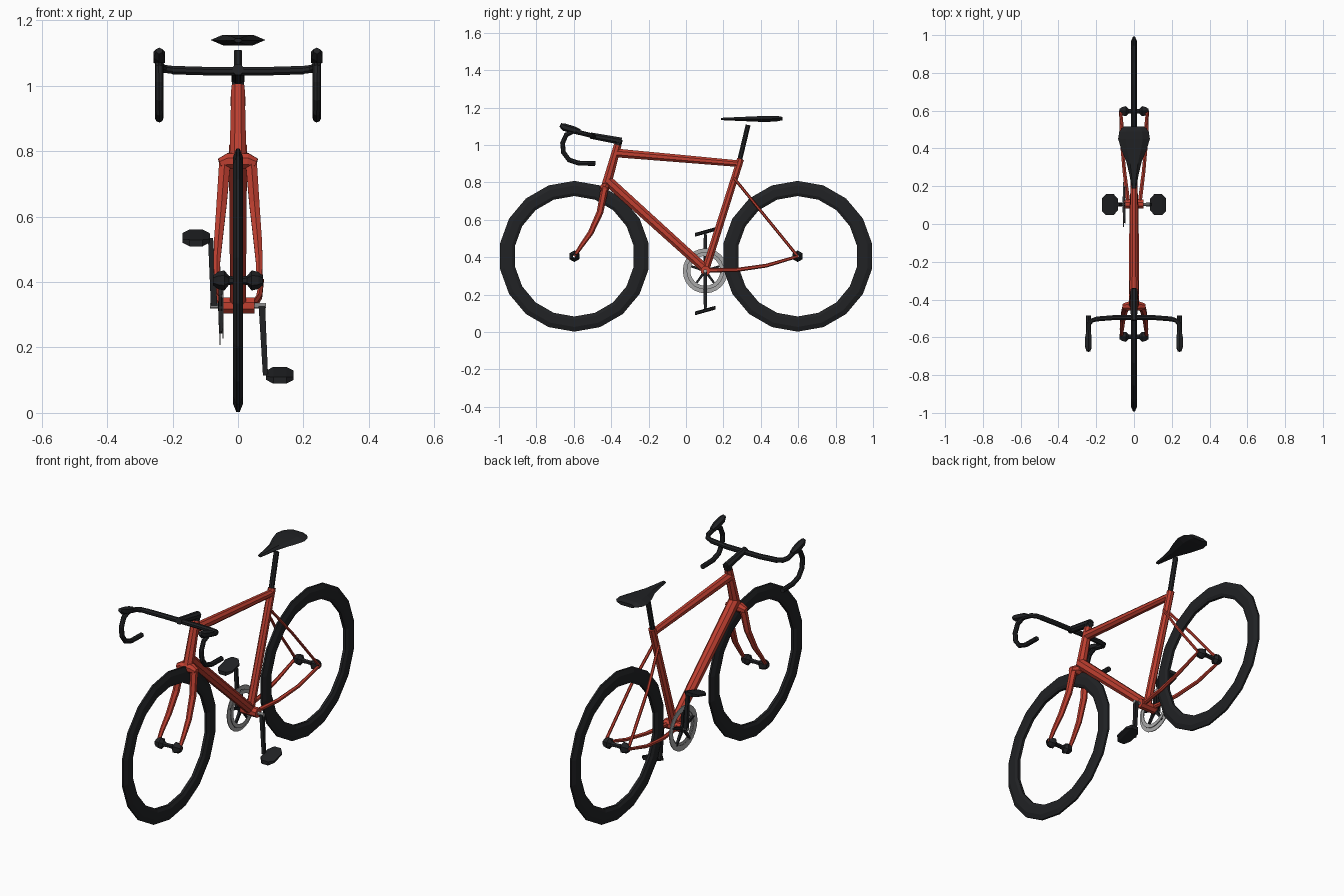
import bpy, bmesh, math
from mathutils import Vector

if "Cube" in bpy.data.objects:
    bpy.data.objects.remove(bpy.data.objects["Cube"])


def material(name, col):
    m = bpy.data.materials.new(name)
    m.diffuse_color = (*col, 1)
    m.use_nodes = True
    m.node_tree.nodes["Principled BSDF"].inputs["Base Color"].default_value = m.diffuse_color
    return m


RED = material("red_paint", (0.52, 0.05, 0.03))
BLACK = material("black", (0.015, 0.016, 0.018))
SILVER = material("silver", (0.4, 0.4, 0.4))


def loft(name, rings, mat, closed=False):
    """Skin a list of equal-length point rings; cap the ends unless closed."""
    bm = bmesh.new()
    vs = [[bm.verts.new(p) for p in r] for r in rings]
    n = len(vs[0])
    pairs = list(zip(vs, vs[1:])) + ([(vs[-1], vs[0])] if closed else [])
    for a, b in pairs:
        for i in range(n):
            j = (i + 1) % n
            bm.faces.new((a[i], a[j], b[j], b[i]))
    if not closed:
        bm.faces.new(vs[0])
        bm.faces.new(vs[-1])
    bmesh.ops.recalc_face_normals(bm, faces=bm.faces)
    me = bpy.data.meshes.new(name)
    bm.to_mesh(me)
    bm.free()
    me.materials.append(mat)
    ob = bpy.data.objects.new(name, me)
    bpy.context.collection.objects.link(ob)
    return ob


def tube(name, pts, radii, mat, n=8):
    """Sweep an n-gon along points with one radius (or one per point)."""
    pts = [Vector(p) for p in pts]
    if not isinstance(radii, (list, tuple)):
        radii = [radii] * len(pts)
    rings, u = [], None
    for i, p in enumerate(pts):
        t = (pts[min(i + 1, len(pts) - 1)] - pts[max(i - 1, 0)]).normalized()
        if u is None:
            u = Vector((1, 0, 0)) if abs(t.x) < 0.9 else Vector((0, 0, 1))
        u = (u - t * u.dot(t)).normalized()
        v = t.cross(u)
        rings.append([p + radii[i] * (u * math.cos(a) + v * math.sin(a))
                      for a in (2 * math.pi * (k + 0.5) / n for k in range(n))])
    return loft(name, rings, mat)


def lathe(name, section, centre, mat, n):
    """Revolve a closed (radius, x) section about the x axis."""
    cx, cy, cz = centre
    rings = []
    for k in range(n):
        a = 2 * math.pi * k / n + math.pi / 2
        rings.append([(cx + x, cy + r * math.cos(a), cz + r * math.sin(a)) for r, x in section])
    return loft(name, rings, mat, True)


# Wheels and hubs
WZ, WY = 0.405, 0.597
for end, y in (("front", -WY), ("rear", WY)):
    lathe(end + "_tyre", [(0.403, -0.005), (0.403, 0.005), (0.378, 0.015), (0.338, 0.015),
                          (0.322, 0.007), (0.322, -0.007), (0.338, -0.015), (0.378, -0.015)],
          (0, y, WZ), BLACK, 18)
    half = [(0.012, 0.012), (0.014, 0.028), (0.031, 0.042), (0.026, 0.062), (0.015, 0.076)]
    outer = [(r, -x) for r, x in reversed(half)] + half
    lathe(end + "_hub", outer + [(0.01, 0.076), (0.008, 0), (0.01, -0.076)], (0, y, WZ), BLACK, 6)

# Frame tubes
tube("head_tube", [(0, -0.365, 1.0), (0, -0.43, 0.77)], [0.022, 0.028], RED)
tube("top_tube", [(0, -0.37, 0.957), (0, 0.285, 0.9)], [0.025, 0.019], RED)
tube("down_tube", [(0, -0.42, 0.81), (0, 0.1, 0.34)], [0.03, 0.026], RED)
tube("seat_tube", [(0, 0.292, 0.925), (0, 0.105, 0.335)], [0.02, 0.022], RED)
tube("bottom_bracket", [(-0.05, 0.105, 0.328), (0.05, 0.105, 0.328)], 0.026, RED)
tube("fork_crown", [(-0.056, -0.437, 0.762), (-0.03, -0.435, 0.77),
                    (0.03, -0.435, 0.77), (0.056, -0.437, 0.762)], [0.017, 0.026, 0.026, 0.017], RED)
for side, s in (("left", -1), ("right", 1)):
    tube(side + "_fork_blade", [(s * 0.04, -0.434, 0.77), (s * 0.05, -0.46, 0.64),
                                (s * 0.06, -0.51, 0.53), (s * 0.065, -0.56, 0.46),
                                (s * 0.065, -0.597, 0.405)],
         [0.02, 0.018, 0.015, 0.012, 0.009], RED, 6)
    tube(side + "_seat_stay", [(s * 0.015, 0.255, 0.825), (s * 0.05, 0.4, 0.647),
                               (s * 0.07, 0.597, 0.405)], 0.008, RED, 6)
    tube(side + "_chain_stay", [(s * 0.03, 0.11, 0.33), (s * 0.05, 0.27, 0.332),
                                (s * 0.065, 0.43, 0.355), (s * 0.072, 0.6, 0.405)],
         [0.012, 0.011, 0.01, 0.008], RED, 6)

# Seat post and saddle
tube("seat_post", [(0, 0.28, 0.89), (0, 0.332, 1.107)], 0.014, BLACK)
rings = []
for y, w, zt, zb in ((0.187, 0.012, 1.145, 1.133), (0.25, 0.022, 1.148, 1.13), (0.32, 0.037, 1.151, 1.127),
                     (0.39, 0.066, 1.154, 1.124), (0.45, 0.084, 1.156, 1.124),
                     (0.49, 0.078, 1.155, 1.127), (0.515, 0.056, 1.15, 1.132)):
    m = (zt + zb) / 2
    rings.append([(-w, y, m), (-w * 0.55, y, zt), (w * 0.55, y, zt),
                  (w, y, m), (w * 0.55, y, zb), (-w * 0.55, y, zb)])
loft("saddle", rings, BLACK)

# Stem, drop handlebar and brake hoods
tube("steerer_spacer", [(0, -0.37, 0.98), (0, -0.356, 1.03)], 0.02, BLACK)
tube("stem", [(0, -0.345, 1.02), (0, -0.51, 1.05)], [0.021, 0.018], BLACK)
tube("handlebar_top", [(-0.2, -0.503, 1.048), (-0.1, -0.495, 1.045),
                       (0.1, -0.495, 1.045), (0.2, -0.503, 1.048)], 0.014, BLACK)
for side, s in (("left", -1), ("right", 1)):
    x = s * 0.241
    tube(side + "_drop_bar", [(s * 0.195, -0.502, 1.048), (s * 0.226, -0.512, 1.052), (x, -0.535, 1.058),
                              (x, -0.6, 1.073), (x, -0.64, 1.055), (x, -0.66, 1.01), (x, -0.655, 0.96),
                              (x, -0.625, 0.92), (x, -0.575, 0.903), (x, -0.485, 0.901)],
         0.013, BLACK)
    tube(side + "_brake_hood", [(x, -0.565, 1.072), (x, -0.6, 1.08), (x, -0.65, 1.095), (x, -0.672, 1.107)],
         [0.012, 0.02, 0.02, 0.011], BLACK, 6)

# Crankset: axle, chainrings, spider
CY, CZ = 0.103, 0.327
tube("crank_axle", [(-0.085, CY, CZ), (0.085, CY, CZ)], 0.009, SILVER)
for name, x, ro, ri in (("outer_chainring", -0.055, 0.12, 0.09), ("inner_chainring", -0.046, 0.1, 0.08)):
    lathe(name, [(ro, -0.002), (ro, 0.002), (ri, 0.002), (ri, -0.002)], (x, CY, CZ), SILVER, 24)
tube("spider_hub", [(-0.06, CY, CZ), (-0.046, CY, CZ)], 0.025, BLACK)
for k in range(5):
    a = math.pi / 2 + k * math.tau / 5
    tube(f"spider_arm_{k + 1}", [(-0.053, CY, CZ),
                                 (-0.053, CY + 0.1 * math.cos(a), CZ + 0.1 * math.sin(a))],
         [0.011, 0.007], BLACK, 4)

# Crank arms and pedals, opposite each other
for side, s, z in (("left", -1, 0.535), ("right", 1, 0.115)):
    tube(side + "_crank_arm", [(s * 0.073, CY, CZ), (s * 0.084, CY, z)], [0.014, 0.011], BLACK, 4)
    rings = []
    for x, d, t in ((0.085, 0.03, 0.005), (0.108, 0.056, 0.01), (0.148, 0.056, 0.01), (0.17, 0.034, 0.005)):
        rings.append([(s * x, CY + d * f, z + 0.28 * d * f + t * g)
                      for f, g in ((-1, -1), (1, -1), (1, 1), (-1, 1))])
    loft(side + "_pedal", rings, BLACK)
